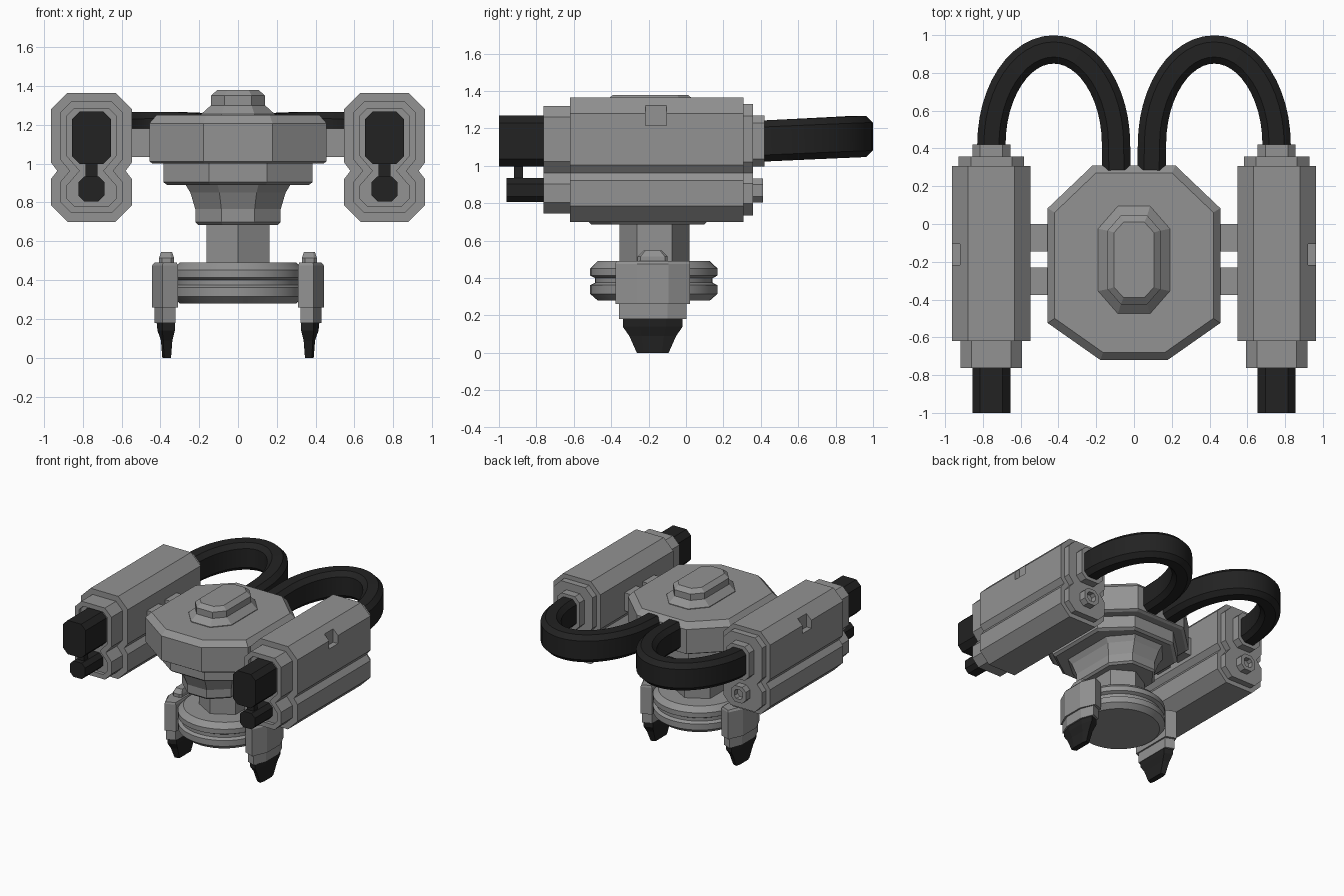
import bpy, bmesh, math
from mathutils import Vector

if "Cube" in bpy.data.objects:
    bpy.data.objects.remove(bpy.data.objects["Cube"])


def material(name, v):
    m = bpy.data.materials.new(name)
    m.diffuse_color = (v, v, v, 1)
    m.use_nodes = True
    m.node_tree.nodes["Principled BSDF"].inputs["Base Color"].default_value = m.diffuse_color
    return m


GREY = material("metal grey", 0.29)
BLACK = material("rubber black", 0.016)


def loft(name, rings, mat, smooth=None):
    """Skin a list of equal-length point rings and cap both ends."""
    bm = bmesh.new()
    vs = [[bm.verts.new(p) for p in r] for r in rings]
    n = len(rings[0])
    for a, b in zip(vs, vs[1:]):
        for i in range(n):
            j = (i + 1) % n
            bm.faces.new((a[i], a[j], b[j], b[i]))
    bm.faces.new(vs[0])
    bm.faces.new(vs[-1])
    bmesh.ops.recalc_face_normals(bm, faces=bm.faces)
    me = bpy.data.meshes.new(name)
    bm.to_mesh(me)
    bm.free()
    me.materials.append(mat)
    ob = bpy.data.objects.new(name, me)
    bpy.context.collection.objects.link(ob)
    if smooth:
        bpy.ops.object.select_all(action='DESELECT')
        ob.select_set(True)
        bpy.context.view_layer.objects.active = ob
        bpy.ops.object.shade_smooth_by_angle(angle=math.radians(smooth))
    return ob


def at_z(pts, z):
    return [(x, y, z) for x, y in pts]


def at_y(pts, y):
    return [(x, y, z) for x, z in pts]


def octo(hx, hy, c, cx=0.0, cy=0.0, cy2=None):
    """Rectangle with cut corners."""
    d = c if cy2 is None else cy2
    p = [(hx, -hy + d), (hx, hy - d), (hx - c, hy), (-hx + c, hy),
         (-hx, hy - d), (-hx, -hy + d), (-hx + c, -hy), (hx - c, -hy)]
    return [(cx + x, cy + y) for x, y in p]


def ngon(r, n, cx, cy, rot=0.0):
    return [(cx + r * math.cos(rot + i * math.tau / n),
             cy + r * math.sin(rot + i * math.tau / n)) for i in range(n)]


def box(name, x0, x1, y0, y1, z0, z1, mat):
    r = [(x0, y0), (x1, y0), (x1, y1), (x0, y1)]
    return loft(name, [at_z(r, z0), at_z(r, z1)], mat)


# Main body: eight-sided housing stepping down to a neck
def plan(hx, hy):
    base = [(1, -.62), (1, .56), (.48, 1), (-.48, 1),
            (-1, .56), (-1, -.62), (-.39, -1), (.39, -1)]
    return [(x * hx, -.205 + y * hy) for x, y in base]


loft("body_housing", [at_z(plan(hx, hy), z) for hx, hy, z in (
    (.44, .495, 1.0), (.457, .515, 1.012), (.457, .515, 1.207), (.42, .475, 1.25))], GREY)
loft("body_lower_step", [at_z(plan(hx, hy), z) for hx, hy, z in (
    (.365, .415, .89), (.385, .435, .905), (.385, .435, 1.01))], GREY)
loft("body_neck", [at_z(plan(hx, hy), z) for hx, hy, z in (
    (.205, .30, .685), (.22, .315, .70), (.22, .315, .765),
    (.245, .35, .85), (.275, .38, .90))], GREY)
loft("top_cap", [at_z(octo(hx, hy, c, 0, -.19, d), z) for hx, hy, c, d, z in (
    (.19, .285, .105, .12, 1.24), (.19, .285, .105, .12, 1.255),
    (.14, .235, .07, .08, 1.30), (.14, .235, .07, .08, 1.35),
    (.105, .2, .05, .055, 1.38))], GREY)

# Column and grooved base disc
hexa = ngon(.187, 6, 0, -.168, math.pi / 2)
loft("column", [at_z(hexa, .47), at_z(hexa, .70)], GREY)
loft("base_disc", [at_z(ngon(r, 40, 0, -.172), z) for r, z in (
    (.30, .28), (.34, .315), (.34, .362), (.315, .375), (.315, .40),
    (.34, .413), (.34, .452), (.30, .49))], GREY, 25)


# Gun pod outline: two joined cut-corner boxes with a notch between them
def pod(d, cx):
    w, t, b = .208 - d, 1.365 - d, .70 + d
    c = .085 - .586 * d
    nd, no, zn = .032 + .414 * d, .042 + .414 * d, .963
    right = [(w - c, b), (w, b + c), (w, zn - no), (w - nd, zn),
             (w, zn + no), (w, t - c), (w - c, t)]
    return [(cx + x, z) for x, z in right + [(-x, z) for x, z in reversed(right)]]


for s, side in ((1, "right"), (-1, "left")):
    cx = .755 * s
    body = loft(side + "_pod_body", [at_y(pod(0, cx), -.62), at_y(pod(0, cx), .307)], GREY)
    # square notch cut in the outer upper edge
    xs = sorted((.92 * s, 1.1 * s))
    cutter = box("notch_cutter", xs[0], xs[1], -.217, -.105, 1.215, 1.327, GREY)
    cutter.hide_render = True
    mod = body.modifiers.new("notch", 'BOOLEAN')
    mod.operation, mod.object, mod.solver = 'DIFFERENCE', cutter, 'EXACT'
    bpy.context.view_layer.objects.active = body
    bpy.ops.object.modifier_apply(modifier=mod.name)
    bpy.data.objects.remove(cutter)

    loft(side + "_pod_front", [at_y(pod(d, cx), y) for d, y in (
        (.045, -.60), (.045, -.762), (.082, -.762), (.082, -.735))], GREY)
    loft(side + "_pod_back", [at_y(pod(.035, cx), .29), at_y(pod(.035, cx), .357)], GREY)

    # barrels and the link between them
    big = octo(.1, .136, .04, cx, 1.133)
    loft(side + "_main_barrel", [at_y(big, -1), at_y(big, -.70)], BLACK)
    small = octo(.067, .064, .03, cx, .87)
    loft(side + "_small_barrel", [at_y(small, -.96), at_y(small, -.70)], BLACK)
    box(side + "_barrel_link", cx - .03, cx + .03, -.92, -.872, .92, 1.01, BLACK)

    # rear hose collar and rear socket
    loft(side + "_hose_collar", [at_y(big, .34), at_y(big, .42)], GREY)
    loft(side + "_rear_socket", [at_y(octo(h, h, h * .5, cx, .868), y) for h, y in (
        (.065, .34), (.065, .412), (.037, .412), (.037, .37))], GREY)

    # rods joining pod and body
    for i, y0 in enumerate((-.145, -.375)):
        xs = sorted((.40 * s, .60 * s))
        box(f"{side}_rod_{i + 1}", xs[0], xs[1], y0, y0 + .145, 1.035, 1.18, GREY)

    # arched hose from the pod back to the body back
    section = octo(.075, .11, .035)
    path = [(.755, .40, 1.133)]
    for i in range(25):
        a = math.pi * i / 24
        path.append((.425 + .33 * math.cos(a), .42 + .504 * math.sin(a),
                     1.133 + .024 * math.sin(a)))
    path.append((.093, .285, 1.128))
    path = [Vector((x * s, y, z)) for x, y, z in path]
    rings = []
    for i, p in enumerate(path):
        t = path[min(i + 1, len(path) - 1)] - path[max(i - 1, 0)]
        n = Vector((t.y, -t.x, 0)).normalized()
        rings.append([p + n * u + Vector((0, 0, v)) for u, v in section])
    loft(side + "_hose", rings, BLACK, 30)

    # foot: bracket on the disc rim, top lug, shoe and claw
    def foot(x0, xm, x1, hy, ho, z):
        pts = [(x0, -hy * .85), (xm, -hy), (x1, -ho), (x1, ho), (xm, hy), (x0, hy * .85)]
        return [(x * s, y - .178, z) for x, y in pts]

    loft(side + "_foot_bracket", [foot(.31, .39, .443, .2, .085, .26),
                                  foot(.31, .39, .443, .2, .085, .475),
                                  foot(.315, .385, .43, .195, .08, .49)], GREY)
    loft(side + "_foot_lug", [at_z(octo(.038, .08, .015, .368 * s, -.178), .48),
                              at_z(octo(.038, .08, .015, .368 * s, -.178), .515),
                              at_z(octo(.028, .05, .01, .368 * s, -.178), .546)], GREY)
    loft(side + "_foot_shoe", [foot(.322, .39, .43, .18, .08, .18),
                               foot(.322, .39, .43, .18, .08, .27)], GREY)
    loft(side + "_claw", [foot(.345, .38, .39, .085, .05, 0),
                          foot(.338, .385, .397, .125, .06, .09),
                          foot(.325, .39, .415, .16, .07, .14),
                          foot(.325, .39, .42, .16, .07, .19)], BLACK)
